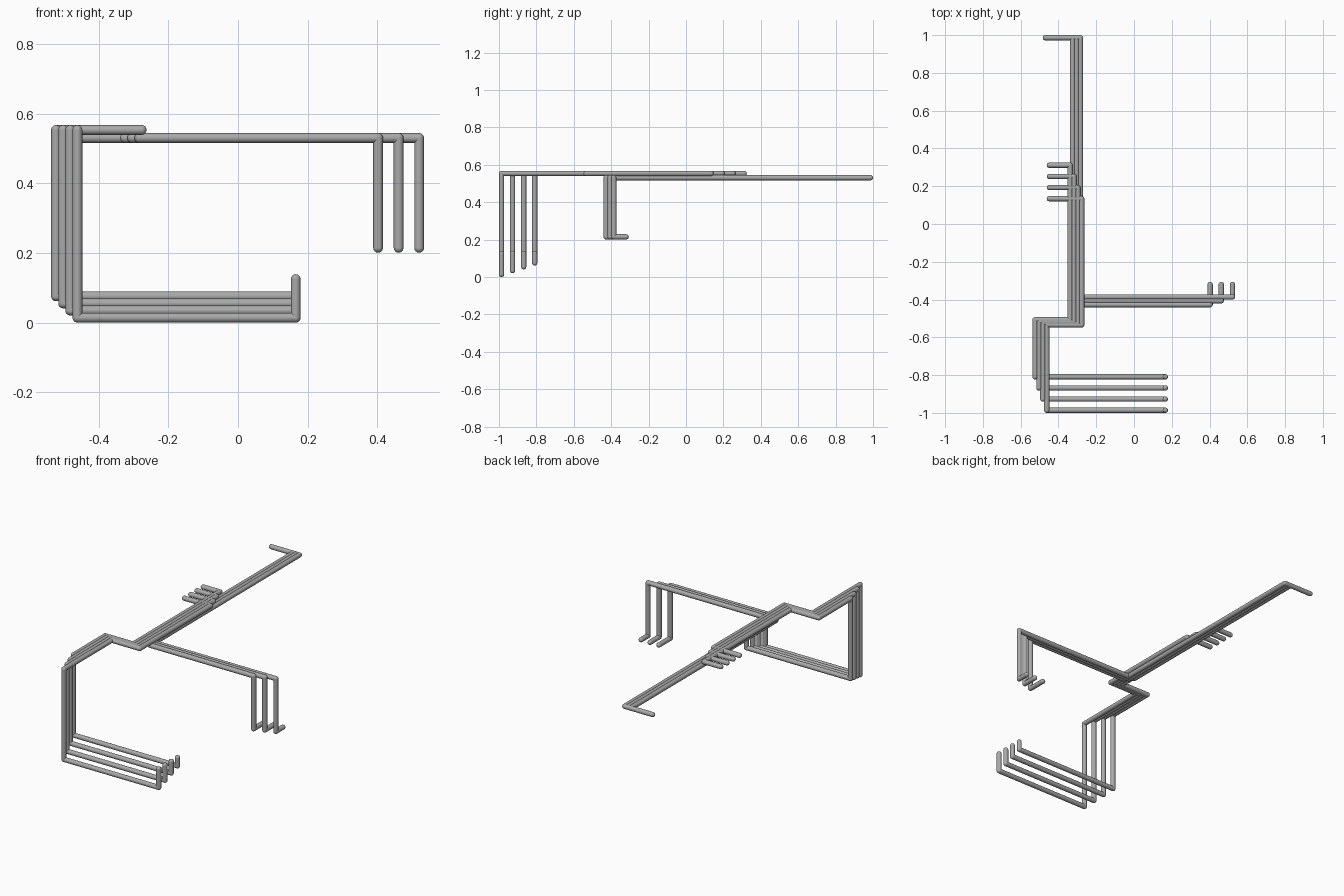
import bpy, bmesh
from mathutils import Vector

cube = bpy.data.objects.get("Cube")
if cube:
    bpy.data.objects.remove(cube, do_unlink=True)

RADIUS = 0.014
SIDES = 20

steel = bpy.data.materials.new("grey_pipe")
steel.use_nodes = True
steel.diffuse_color = (0.4, 0.4, 0.4, 1)
steel.node_tree.nodes["Principled BSDF"].inputs["Base Color"].default_value = (0.4, 0.4, 0.4, 1)


def pipe(name, path):
    """Round pipe along straight runs, with ball elbows and rounded ends."""
    bm = bmesh.new()
    points = [Vector(p) for p in path]
    for p in points:
        ball = bmesh.ops.create_uvsphere(bm, u_segments=SIDES, v_segments=12, radius=RADIUS)
        bmesh.ops.translate(bm, verts=ball["verts"], vec=p)
    for a, b in zip(points, points[1:]):
        run = b - a
        tube = bmesh.ops.create_cone(bm, cap_ends=False, segments=SIDES, radius1=RADIUS,
                                     radius2=RADIUS, depth=run.length)
        turn = run.to_track_quat("Z", "Y").to_matrix()
        bmesh.ops.rotate(bm, verts=tube["verts"], matrix=turn)
        bmesh.ops.translate(bm, verts=tube["verts"], vec=(a + b) / 2)
    for f in bm.faces:
        f.smooth = True
    mesh = bpy.data.meshes.new(name)
    bm.to_mesh(mesh)
    bm.free()
    mesh.materials.append(steel)
    obj = bpy.data.objects.new(name, mesh)
    bpy.context.collection.objects.link(obj)


GAP = 0.0205    # spacing of bundled pipes
SPREAD = 0.059  # spacing of the outlets

# Upper bundle: short riser, floor run, leg, overhead zigzag, side outlet
top = 0.554
for i in range(4):
    x_leg = -0.462 - i * GAP
    x_run = -0.277 - i * GAP
    y_leg = -0.986 + i * SPREAD
    y_jog = -0.534 + i * 0.009
    y_out = 0.134 + i * SPREAD
    floor = RADIUS + i * GAP
    pipe(f"upper_pipe_{i + 1}", [
        (0.166, y_leg, 0.125), (0.166, y_leg, floor), (x_leg, y_leg, floor),
        (x_leg, y_leg, top), (x_leg, y_jog, top), (x_run, y_jog, top),
        (x_run, y_out, top), (-0.448, y_out, top)])

# Lower bundle: foot, drop, cross run, long back run, end outlet
low = 0.531
for i in range(3):
    x_drop = 0.403 + i * SPREAD
    y_cross = -0.427 + i * GAP
    x_back = -0.284 - i * GAP
    pipe(f"lower_pipe_{i + 1}", [
        (x_drop, -0.32, 0.215), (x_drop, y_cross, 0.215), (x_drop, y_cross, low),
        (x_back, y_cross, low), (x_back, 0.986, low),
        (-0.351 - i * SPREAD, 0.986, low)])
